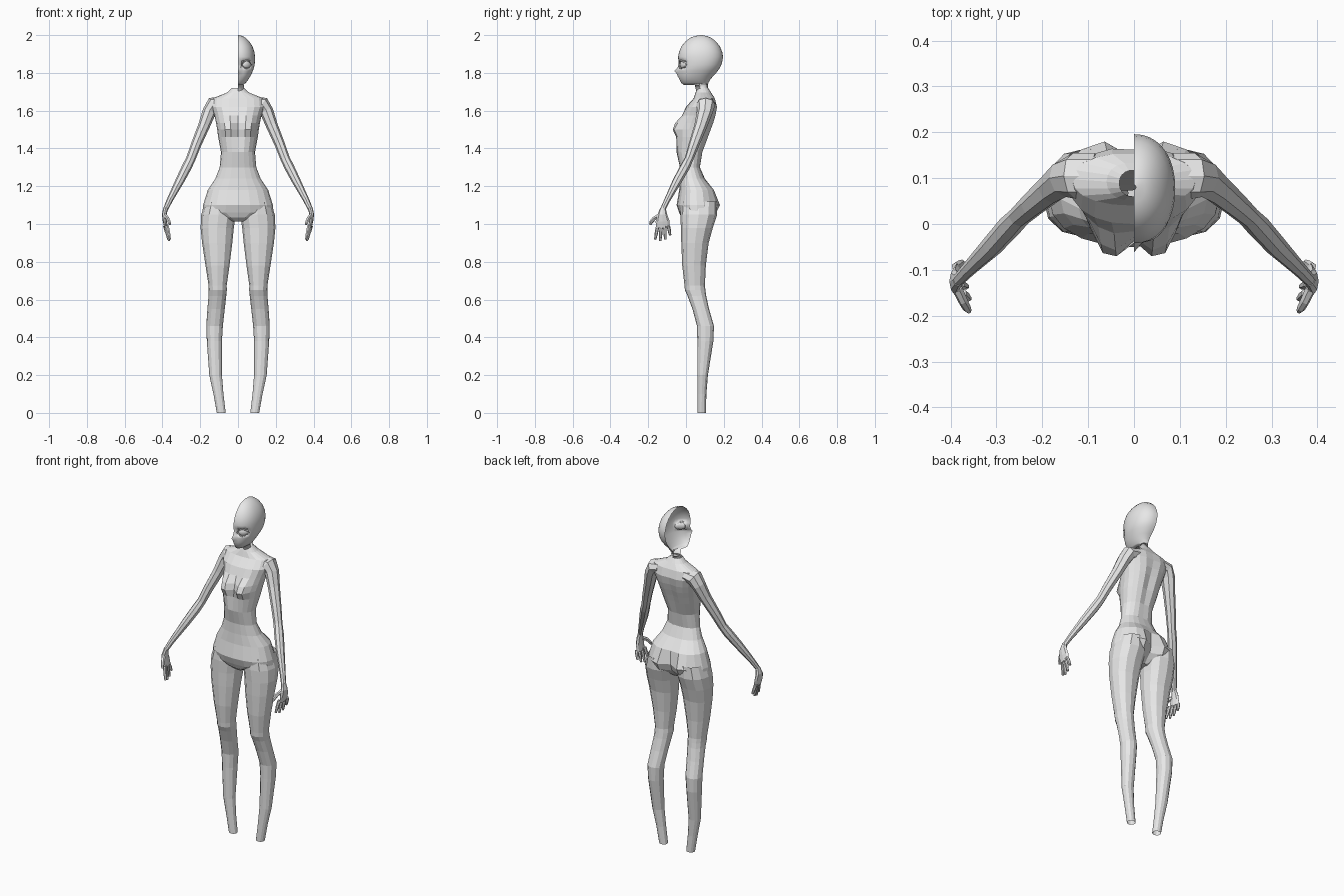
import bpy, bmesh
from math import sin, cos, pi, exp, copysign
from mathutils import Vector

default_cube = bpy.data.objects.get("Cube")
if default_cube:
    bpy.data.objects.remove(default_cube)

clay = bpy.data.materials.new("pale_grey")
clay.use_nodes = True
grey = (0.8, 0.8, 0.8, 1)
clay.diffuse_color = grey
clay.node_tree.nodes["Principled BSDF"].inputs["Base Color"].default_value = grey


def bell(value, centre, width):
    return exp(-((value - centre) / width) ** 2)


def power(value, exponent):
    return copysign(abs(value) ** exponent, value)


def section(z, x_mid, half_width, front, back, angles, squareness=1.0):
    """Horizontal cross-section, starting at the front."""
    mid, depth = (front + back) / 2, (back - front) / 2
    return [Vector((x_mid + half_width * power(sin(a), squareness),
                    mid - depth * power(cos(a), squareness), z)) for a in angles]


def full_turn(sides):
    return [2 * pi * i / sides for i in range(sides)]


def tube_rings(path, sides):
    """Oval sections square to a path of (x, y, z, radius along y, other radius)."""
    points = [Vector(p[:3]) for p in path]
    rings = []
    for i, (*_, wide, thin) in enumerate(path):
        along = (points[min(i + 1, len(path) - 1)] - points[max(i - 1, 0)]).normalized()
        across = Vector((0, 1, 0))
        across = (across - along * along.dot(across)).normalized()
        normal = along.cross(across)
        rings.append([points[i] + across * wide * cos(a) + normal * thin * sin(a)
                      for a in full_turn(sides)])
    return rings


def loft(name, rings, closed=True, cap_start=False, cap_end=False,
         mirror=False, smooth=False, edit=None):
    bm = bmesh.new()
    rows = [[bm.verts.new(p) for p in ring] for ring in rings]
    count = len(rows[0])
    for upper, lower in zip(rows, rows[1:]):
        for i in range(count if closed else count - 1):
            j = (i + 1) % count
            bm.faces.new((upper[i], upper[j], lower[j], lower[i]))
    if cap_start:
        bm.faces.new(rows[0])
    if cap_end:
        bm.faces.new(rows[-1])
    bmesh.ops.recalc_face_normals(bm, faces=bm.faces)
    if edit:
        edit(bm)
    for face in bm.faces:
        face.smooth = smooth
    mesh = bpy.data.meshes.new(name)
    bm.to_mesh(mesh)
    bm.free()
    mesh.materials.append(clay)
    obj = bpy.data.objects.new(name, mesh)
    bpy.context.collection.objects.link(obj)
    if mirror:
        obj.modifiers.new("mirror", 'MIRROR')
    return obj


# Torso: height, half width, front, back
torso_rows = [
    (1.72, .032, .06, .118), (1.695, .06, .05, .135), (1.665, .135, .04, .155),
    (1.62, .14, .0, .168), (1.575, .125, -.015, .16), (1.535, .116, -.025, .148),
    (1.5, .11, -.032, .135), (1.46, .105, -.04, .12), (1.38, .09, -.05, .09),
    (1.3, .097, -.032, .075), (1.24, .12, -.032, .1), (1.18, .16, -.036, .145),
    (1.1, .185, -.05, .165), (1.06, .188, -.036, .155), (1.035, .11, -.025, .125),
    (1.012, .03, .0, .1)]


def sculpt_torso(p, front, back):
    side = abs(p.x)
    if p.y < (front + back) / 2:
        # Bust
        p.y -= .055 * bell(side, .055, .035) * bell(p.z, 1.51, .05)
    else:
        # Buttocks, cleft and spine
        p.y += .026 * bell(side, .085, .05) * bell(p.z, 1.12, .06)
        p.y -= .025 * bell(side, 0, .02) * bell(p.z, 1.08, .07)
        p.y -= .014 * bell(side, 0, .02) * bell(p.z, 1.5, .13)
    return p


torso = []
for z, half, front, back in torso_rows:
    ring = section(z, 0, half, front, back, full_turn(20), .9)
    torso.append([sculpt_torso(p, front, back) for p in ring])
loft("torso", torso, cap_end=True)

# Legs: height, inner side, outer side, front, back
leg_rows = [
    (1.12, .03, .172, -.025, .165), (1.05, .012, .195, -.03, .165),
    (.98, .022, .198, -.027, .142), (.9, .03, .19, -.025, .12),
    (.78, .045, .172, -.02, .105), (.675, .06, .156, -.008, .1),
    (.65, .059, .156, -.006, .103), (.62, .062, .156, .008, .107),
    (.55, .07, .162, .034, .122), (.46, .08, .168, .058, .148),
    (.38, .085, .165, .06, .145), (.2, .085, .152, .06, .116),
    (.1, .077, .13, .06, .108), (0, .065, .112, .06, .105)]
loft("legs", [section(z, (inner + outer) / 2, (outer - inner) / 2, front, back,
                      full_turn(12), .9)
              for z, inner, outer, front, back in leg_rows], mirror=True)

# Arms
arm_path = [
    (.085, .105, 1.64, .05, .034), (.13, .105, 1.632, .05, .042),
    (.152, .1, 1.595, .042, .036), (.18, .078, 1.52, .034, .031),
    (.222, .042, 1.42, .028, .027), (.25, .016, 1.345, .023, .025),
    (.272, -.006, 1.3, .026, .026), (.31, -.048, 1.225, .024, .023),
    (.362, -.1, 1.125, .016, .016), (.385, -.124, 1.075, .014, .013)]
loft("arms", tube_rings(arm_path, 8), cap_start=True, mirror=True)

# Hands
palm_path = [(.383, -.122, 1.085, .014, .012), (.39, -.125, 1.05, .026, .013),
             (.387, -.124, 1.015, .037, .011), (.381, -.122, .98, .035, .009)]
loft("palms", tube_rings(palm_path, 8), cap_start=True, cap_end=True, mirror=True)

fingers = {"index_fingers": .918, "middle_fingers": .91,
           "ring_fingers": .918, "little_fingers": .94}
for i, (name, tip) in enumerate(fingers.items()):
    start = Vector((.374 + .005 * i, -.15 + .019 * i, .99))
    end = Vector((.36 + .005 * i, -.163 + .0265 * i, tip))
    path = [(*start.lerp(end, t), r, r) for t, r in ((0, .009), (.5, .009), (1, .006))]
    loft(name, tube_rings(path, 6), cap_start=True, cap_end=True, mirror=True)

thumb_path = [(.385, -.142, 1.045, .012, .011), (.373, -.168, 1.03, .011, .01),
              (.365, -.183, 1.012, .01, .009), (.36, -.19, .997, .006, .006)]
loft("thumbs", tube_rings(thumb_path, 6), cap_start=True, cap_end=True, mirror=True)

# Open half head with neck: height, half width, front, back
head_rows = [
    (2, .004, .075, .085), (1.995, .024, .048, .11), (1.985, .042, .02, .135),
    (1.965, .061, -.004, .16), (1.94, .077, -.025, .18), (1.91, .087, -.037, .192),
    (1.885, .09, -.042, .196), (1.864, .09, -.04, .193), (1.843, .088, -.039, .187),
    (1.824, .084, -.04, .178), (1.811, .079, -.042, .168), (1.8, .074, -.041, .16),
    (1.785, .067, -.041, .146), (1.765, .055, -.034, .128), (1.748, .042, -.026, .119),
    (1.736, .028, -.012, .116), (1.742, .03, .045, .115), (1.7, .033, .055, .117)]
half_turn = [pi * i / 18 for i in range(19)]
head = []
for z, half, front, back in head_rows:
    ring = section(z, 0, half, front, back, half_turn, .92)
    for p in ring[:6]:
        # Nose and lips
        p.y -= .02 * bell(p.x, 0, .011) * bell(p.z, 1.811, .013)
        p.y -= .004 * bell(p.x, 0, .018) * bell(p.z, 1.784, .008)
    head.append(ring)


def sink_eye_socket(bm):
    socket = []
    for face in bm.faces:
        c = face.calc_center_median()
        if .02 < c.x < .071 and 1.822 < c.z < 1.866 and c.y < .03:
            socket.append(face)
    bmesh.ops.inset_region(bm, faces=socket, thickness=.002, depth=-.008)


loft("half_head", head, closed=False, smooth=True, edit=sink_eye_socket)


# Eye and lids follow the curve of the face
def face_y(x):
    return .077 - .117 * (1 - (x / .09) ** 2.17) ** .46


eye_rings = []
for s in range(1, 8):
    a = pi * s / 8
    x = .046 - .024 * cos(a)
    eye_rings.append((x, face_y(x) + .01, 1.844, .01 * sin(a), .02 * sin(a)))
loft("eyeball", tube_rings(eye_rings, 10), cap_start=True, cap_end=True, smooth=True)


def lid(name, height, radius):
    path = []
    for s in range(9):
        x = .019 + .054 * s / 8
        thick = radius * (.35 + .65 * sin(pi * s / 8))
        path.append((x, face_y(x), 1.843 + height * sin(pi * s / 8), thick, thick))
    loft(name, tube_rings(path, 6), cap_start=True, cap_end=True, smooth=True)


lid("upper_lid", .023, .004)
lid("lower_lid", -.02, .0025)
